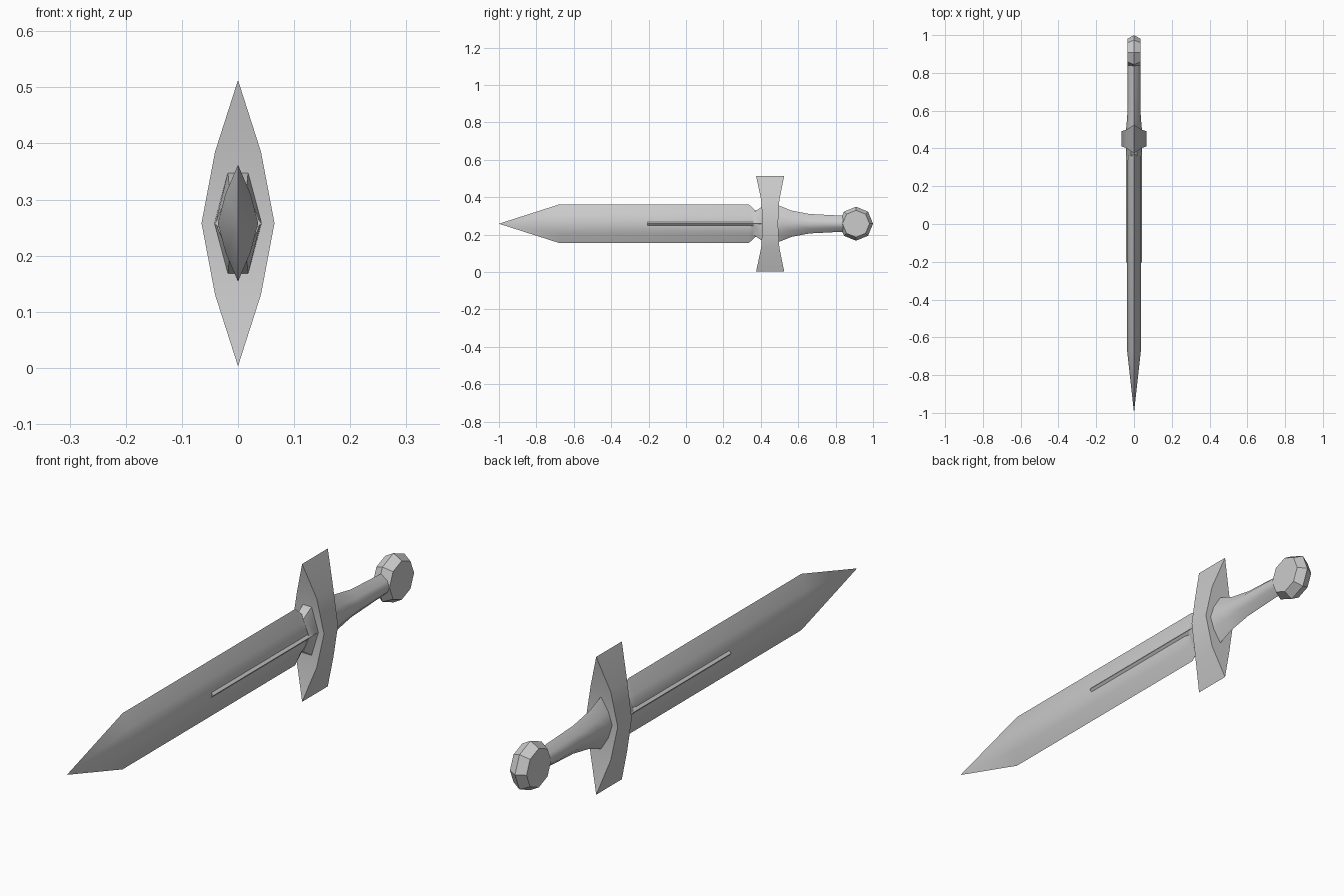
import bpy, bmesh, math

cube = bpy.data.objects.get("Cube")
if cube:
    bpy.data.objects.remove(cube, do_unlink=True)

ZC = 0.258  # height of the sword's long axis

steel = bpy.data.materials.new("grey steel")
steel.use_nodes = True
steel.diffuse_color = (0.6, 0.6, 0.6, 1)
steel.node_tree.nodes["Principled BSDF"].inputs["Base Color"].default_value = (0.6, 0.6, 0.6, 1)


def loft(name, rings, angle=50):
    """Skin a list of equal-sized closed rings and cap both ends."""
    bm = bmesh.new()
    rows = [[bm.verts.new(p) for p in ring] for ring in rings]
    n = len(rows[0])
    for a, b in zip(rows, rows[1:]):
        for i in range(n):
            j = (i + 1) % n
            bm.faces.new((a[i], a[j], b[j], b[i]))
    bm.faces.new(rows[0])
    bm.faces.new(rows[-1])
    bmesh.ops.remove_doubles(bm, verts=bm.verts, dist=1e-5)
    bmesh.ops.dissolve_degenerate(bm, edges=bm.edges, dist=1e-5)
    bmesh.ops.recalc_face_normals(bm, faces=bm.faces)
    mesh = bpy.data.meshes.new(name)
    bm.to_mesh(mesh)
    bm.free()
    mesh.materials.append(steel)
    obj = bpy.data.objects.new(name, mesh)
    bpy.context.collection.objects.link(obj)
    bpy.ops.object.select_all(action="DESELECT")
    obj.select_set(True)
    bpy.context.view_layer.objects.active = obj
    bpy.ops.object.shade_smooth_by_angle(angle=math.radians(angle))
    return obj


def lens(y, w, h, bulge=0.62):
    """Eight-sided pointed section across the sword's length."""
    m = w * bulge
    pts = [(0, h), (m, h / 2), (w, 0), (m, -h / 2),
           (0, -h), (-m, -h / 2), (-w, 0), (-m, h / 2)]
    return [(x, y, ZC + z) for x, z in pts]


def hexagon(y, w, h, top):
    """Six-sided section with flat top and bottom."""
    pts = [(top, h), (w, 0), (top, -h), (-top, -h), (-w, 0), (-top, h)]
    return [(x, y, ZC + z) for x, z in pts]


# Blade, with a tapered point and a cut-in shoulder
loft("blade", [lens(y, w, h) for y, w, h in [
    (-1.0, 0, 0), (-0.675, 0.036, 0.104), (0.335, 0.036, 0.104),
    (0.375, 0.036, 0.068), (0.44, 0.036, 0.068)]])

# Raised centre ridge running along both flats
loft("blade_ridge", [lens(y, 0.042, 0.04, 0.55) for y in (-0.205, 0.42)])

# Collar flaring into the guard
loft("collar", [hexagon(0.36, 0.04, 0.06, 0.015),
                hexagon(0.405, 0.042, 0.09, 0.018),
                hexagon(0.44, 0.042, 0.09, 0.018)], 35)

# Cross guard, widening along the length towards both ends
guard = []
for z, w, y0, y1 in [(-0.255, 0, 0.375, 0.525), (-0.127, 0.041, 0.402, 0.499),
                     (0, 0.065, 0.41, 0.492),
                     (0.127, 0.041, 0.402, 0.499), (0.255, 0, 0.375, 0.525)]:
    guard.append([(-w, y0, ZC + z), (w, y0, ZC + z), (w, y1, ZC + z), (-w, y1, ZC + z)])
loft("cross_guard", guard)

# Grip, flared at the guard
loft("grip", [lens(y, w, h, 0.68) for y, w, h in [
    (0.45, 0.044, 0.102), (0.5, 0.042, 0.096), (0.565, 0.036, 0.07),
    (0.66, 0.034, 0.052), (0.835, 0.034, 0.043), (0.86, 0.034, 0.043)]])

# Disc pommel with a bevelled eight-sided rim
pommel = []
for x, r in [(-0.034, 0.072), (0, 0.091), (0.034, 0.072)]:
    pommel.append([(x, 0.909 + r * math.cos(k * math.pi / 4),
                    ZC + r * math.sin(k * math.pi / 4)) for k in range(8)])
loft("pommel", pommel, 35)
